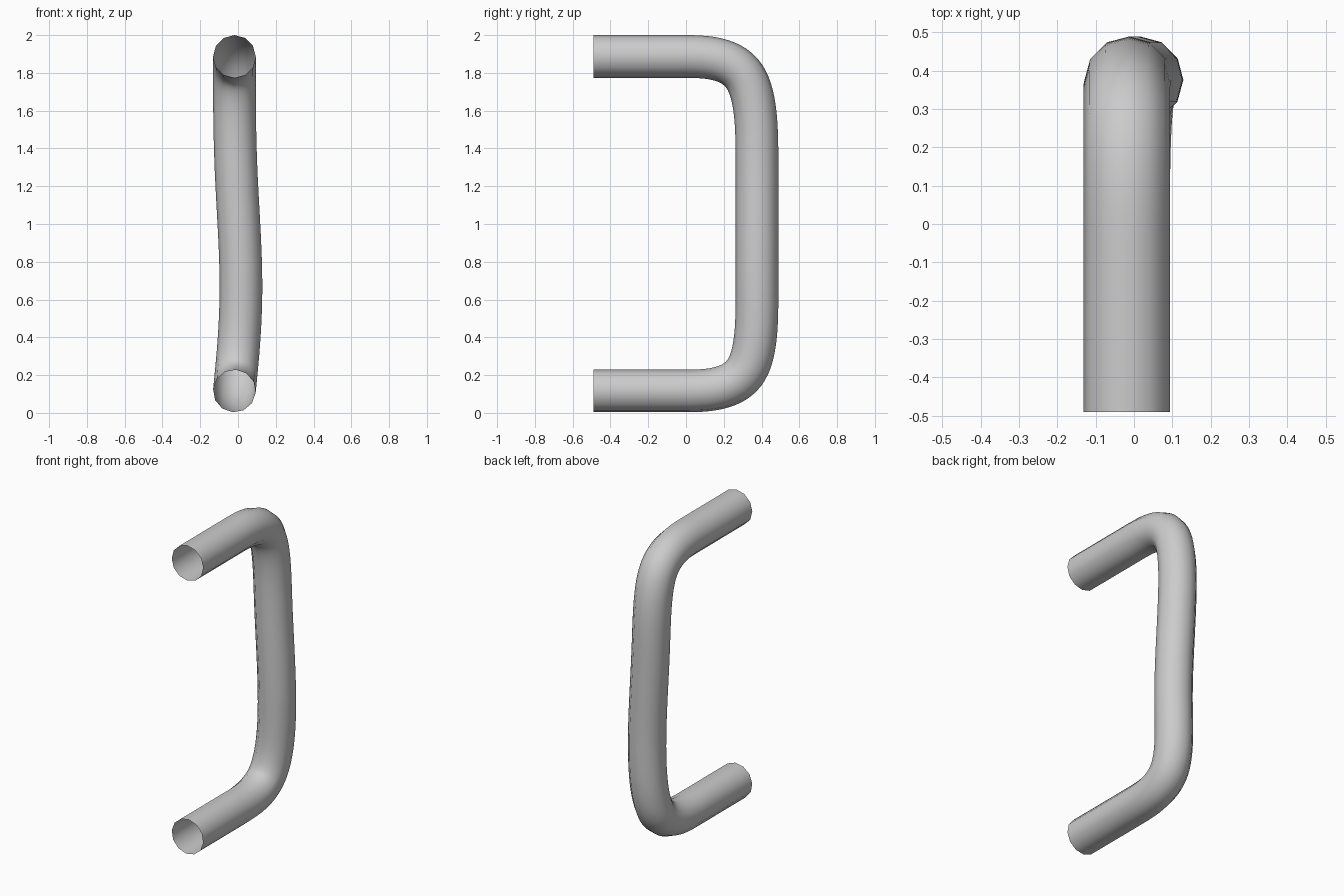
import bpy

if "Cube" in bpy.data.objects:
    bpy.data.objects.remove(bpy.data.objects["Cube"])

X = -0.019          # tube centre line in x
R = 0.113           # tube radius
TOP, BOT = 1.887, 0.116
BACK = 0.376        # y of the upright grip

# Control points: upper arm, upright grip with a slight sideways kink, lower arm
arm_y = [-0.49, -0.4, -0.28, -0.06, BACK]
path = [(X, y, TOP) for y in arm_y]
path += [(X, BACK, 1.3), (X + 0.052, BACK, 0.65)]
path += [(X, y, BOT) for y in reversed(arm_y)]

# Smooth spline swept with an open 12-sided section
curve = bpy.data.curves.new("handle_path", "CURVE")
curve.dimensions = "3D"
curve.bevel_depth = R
curve.bevel_resolution = 4
curve.use_fill_caps = False
spline = curve.splines.new("NURBS")
spline.points.add(len(path) - 1)
for point, co in zip(spline.points, path):
    point.co = (*co, 1.0)
spline.order_u = 4
spline.use_endpoint_u = True
spline.resolution_u = 12
spline.use_smooth = True

handle = bpy.data.objects.new("handle_tube", curve)
bpy.context.collection.objects.link(handle)

# Turn the sweep into a smooth-shaded mesh
bpy.context.view_layer.objects.active = handle
handle.select_set(True)
bpy.ops.object.convert(target="MESH")
bpy.ops.object.shade_smooth()
